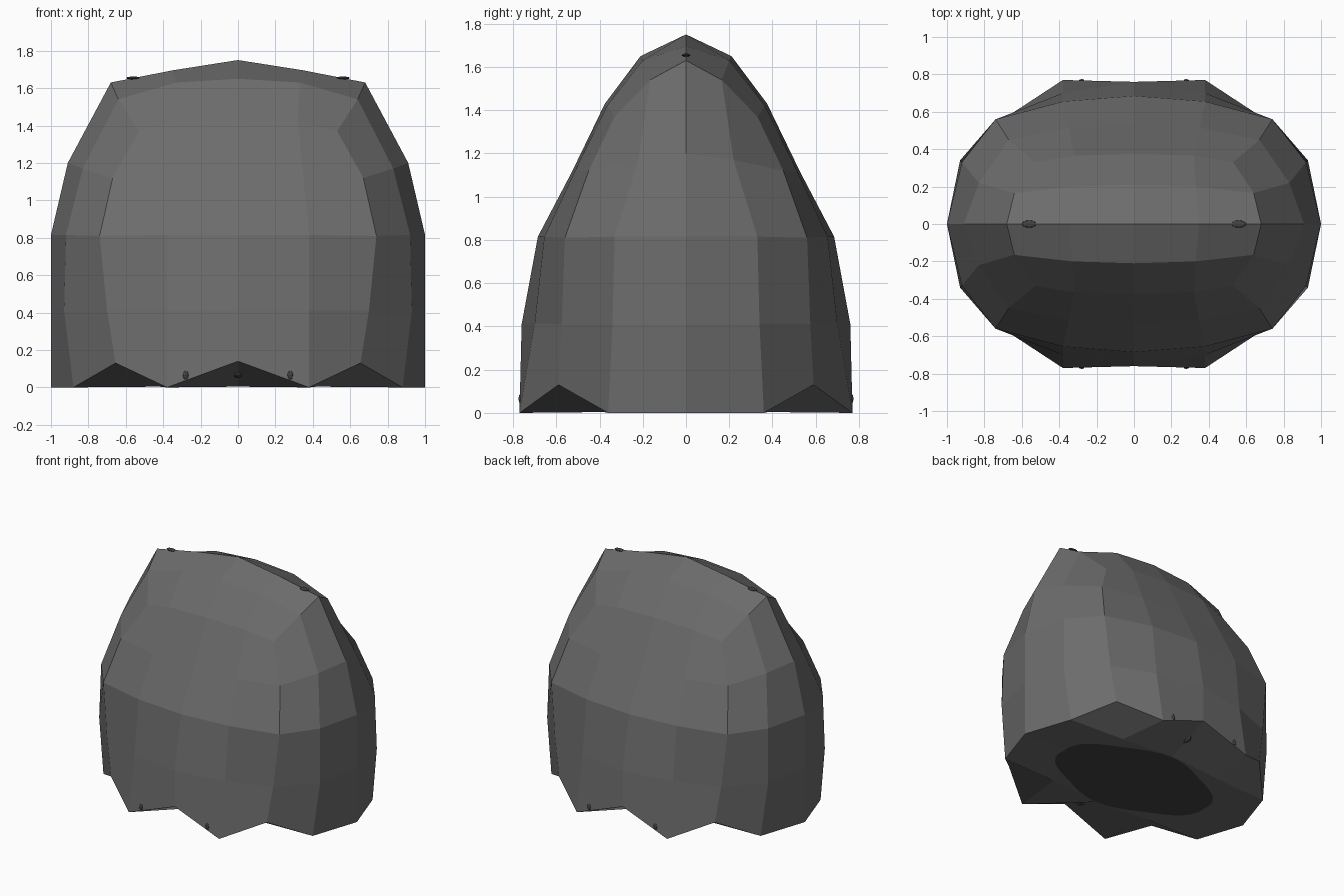
import bpy, bmesh, math

if "Cube" in bpy.data.objects:
    bpy.data.objects.remove(bpy.data.objects["Cube"])

def material(name, v):
    m = bpy.data.materials.new(name)
    m.diffuse_color = (v, v, v, 1)
    m.use_nodes = True
    m.node_tree.nodes["Principled BSDF"].inputs["Base Color"].default_value = m.diffuse_color
    return m

grey = material("stone grey", 0.15)
black = material("dark grey", 0.055)

def finish(bm, name, mat):
    me = bpy.data.meshes.new(name)
    bm.to_mesh(me)
    bm.free()
    me.materials.append(mat)
    ob = bpy.data.objects.new(name, me)
    bpy.context.collection.objects.link(ob)
    return ob

# Quarter of each ring, from the +x side round to the +y face
rings = [
    [(1, 0, 0), (.88, .36, 0), (.655, .59, .13), (.38, .77, 0), (0, .76, .14)],
    [(1, 0, .41), (.93, .34, .41), (.70, .575, .41), (.38, .70, .41), (0, .76, .41)],
    [(1, 0, .815), (.92, .33, .815), (.74, .56, .81), (.38, .655, .815), (0, .685, .815)],
    [(.91, 0, 1.20), (.83, .22, 1.17), (.67, .45, 1.12), (.35, .515, 1.115), (0, .53, 1.11)],
    [(.68, 0, 1.63), (.64, .165, 1.54), (.53, .33, 1.37), (.32, .365, 1.42), (0, .375, 1.43)],
]
top_inner = [(0, 0, 1.75), (.35, 0, 1.695), (.33, .20, 1.63), (0, .21, 1.65)]
low_inner = [(0, 0, .004), (.55, 0, .004), (.42, .38, .004), (0, .42, .004)]

# Quads: ring walls, then the 2 x 2 caps at top and bottom
quads = []
for a, b in zip(rings, rings[1:]):
    quads += [(a[i], a[i + 1], b[i + 1], b[i]) for i in range(4)]
for r, (c, ex, m, ey) in ((rings[-1], top_inner), (rings[0], low_inner)):
    quads += [(c, ex, m, ey), (ex, r[0], r[1], m), (m, r[1], r[2], r[3]), (ey, m, r[3], r[4])]

# Faceted dome, mirrored into all four quarters
bm = bmesh.new()
for sx in (1, -1):
    for sy in (1, -1):
        for q in quads:
            bm.faces.new([bm.verts.new((sx * x, sy * y, z)) for x, y, z in q])
bmesh.ops.remove_doubles(bm, verts=bm.verts[:], dist=0.001)
bmesh.ops.recalc_face_normals(bm, faces=bm.faces[:])
finish(bm, "faceted_dome", grey)

# Dark wavy patch under the base
bm = bmesh.new()
pts = []
for k in range(48):
    t = 2 * math.pi * k / 48
    w = 1 - .10 * math.cos(4 * t + math.pi) * abs(math.sin(t)) - .12 * abs(math.sin(t)) ** 6
    pts.append(bm.verts.new((.64 * w * math.cos(t), .42 * w * math.sin(t), 0)))
f = bm.faces.new(pts)
f.normal_update()
if f.normal.z > 0:
    f.normal_flip()
finish(bm, "base_patch", black)

# Small dark spots breaking through the surface
def spot(name, loc, size):
    bm = bmesh.new()
    bmesh.ops.create_icosphere(bm, subdivisions=2, radius=1)
    ob = finish(bm, name, black)
    ob.location, ob.scale = loc, size

for s in (1, -1):
    spot("ridge_spot", (.56 * s, 0, 1.654), (.04, .02, .008))
    spot("notch_spot", (0, .57 * s, .075), (.025, .05, .025))
    for x in (.28, -.28):
        spot("rim_spot", (x, .755 * s, .065), (.02, .02, .032))
